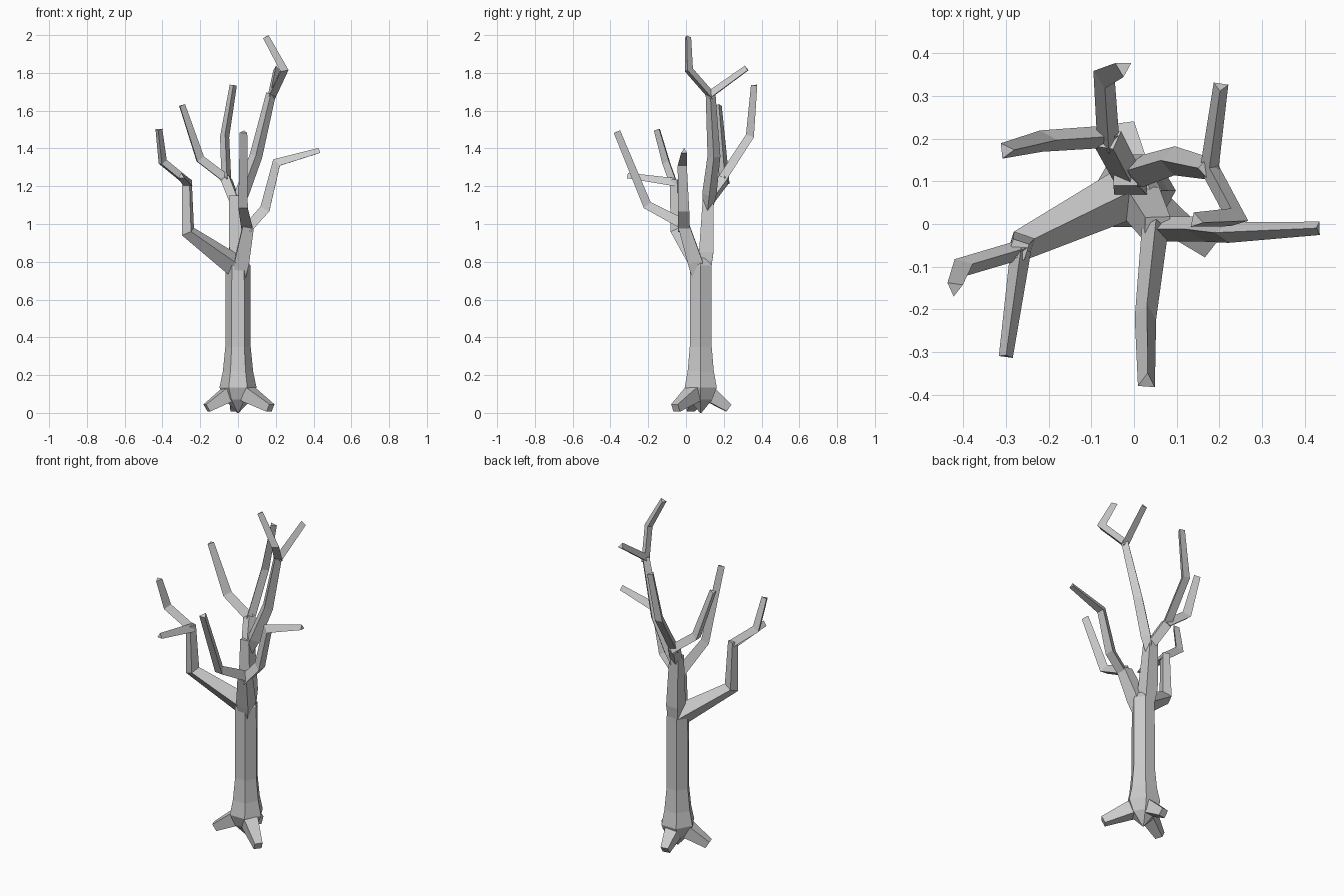
import bpy, bmesh, math
from mathutils import Vector


def limb(name, nodes, sides=3, ref=(0, 0, 1), roll=0.0):
    """Faceted tapering tube through (x, y, z, radius) nodes with mitred joints."""
    pts = [Vector(n[:3]) for n in nodes]
    dirs = [(b - a).normalized() for a, b in zip(pts, pts[1:])]
    u = Vector(ref)
    u = (u - dirs[0] * u.dot(dirs[0])).normalized()
    v = dirs[0].cross(u)
    angles = [math.radians(roll) + 2 * math.pi * i / sides for i in range(sides)]
    offs = [u * math.cos(a) + v * math.sin(a) for a in angles]
    bm = bmesh.new()
    rings = []
    for i, p in enumerate(pts):
        t_in = dirs[max(i - 1, 0)]
        t_out = dirs[min(i, len(dirs) - 1)]
        b = (t_in + t_out).normalized()
        ring = []
        for o in offs:
            q = p + (o - t_in * (o.dot(b) / t_in.dot(b))) * nodes[i][3]
            q.z = max(q.z, 0.0)
            ring.append(bm.verts.new(q))
        rings.append(ring)
        turn = t_in.rotation_difference(t_out)
        offs = [turn @ o for o in offs]
    for r0, r1 in zip(rings, rings[1:]):
        for k in range(sides):
            n = (k + 1) % sides
            bm.faces.new((r0[k], r0[n], r1[n], r1[k]))
    bm.faces.new(rings[0][::-1])
    bm.faces.new(rings[-1])
    bmesh.ops.recalc_face_normals(bm, faces=bm.faces)
    me = bpy.data.meshes.new(name)
    bm.to_mesh(me)
    bm.free()
    ob = bpy.data.objects.new(name, me)
    bpy.context.collection.objects.link(ob)
    return ob


X = (1, 0, 0)

# Six-sided trunk with flared foot and pointed underside
profile = [(0.0, 0.004), (0.07, 0.07), (0.135, 0.098), (0.22, 0.08),
           (0.35, 0.067), (0.78, 0.066), (0.82, 0.04)]
limb("trunk", [(0, 0.078, z, r) for z, r in profile], 6, X)

# Three roots
for name, x, y in (("root_left", -0.165, 0.022), ("root_right", 0.172, -0.055),
                   ("root_back", -0.02, 0.225)):
    limb(name, [(x * 0.3, 0.078 + (y - 0.078) * 0.3, 0.1, 0.056),
                (x, y, 0.026, 0.031)], 4, roll=45)

# Left limb and its two twigs
limb("left_limb", [(-0.01, 0.075, 0.775, 0.062), (-0.265, -0.05, 0.96, 0.036),
                   (-0.27, -0.06, 1.235, 0.028)], 4)
limb("left_twig_upper", [(-0.265, -0.06, 1.215, 0.026), (-0.40, -0.10, 1.325, 0.026),
                         (-0.42, -0.15, 1.50, 0.021)])
limb("left_twig_front", [(-0.265, -0.06, 1.215, 0.028), (-0.30, -0.31, 1.252, 0.019)])

# Front stem, splitting forwards and to the right
limb("front_stem", [(0.012, 0.06, 0.72, 0.04), (0.02, 0.048, 0.80, 0.055),
                    (0.055, -0.012, 0.99, 0.042)], 4, X, 45)
limb("front_branch", [(0.05, -0.005, 0.985, 0.036), (0.028, -0.21, 1.095, 0.029),
                      (0.03, -0.37, 1.487, 0.023)])
limb("right_branch", [(0.055, -0.012, 0.97, 0.034), (0.15, -0.012, 1.075, 0.034),
                      (0.21, -0.02, 1.32, 0.028), (0.432, -0.01, 1.385, 0.018)])

# Back stem
limb("back_stem", [(0.0, 0.098, 0.70, 0.036), (-0.008, 0.107, 0.85, 0.054),
                   (-0.02, 0.118, 1.15, 0.04)], 4, X, 45)

# Tall branch and its two top twigs
limb("tall_branch", [(-0.01, 0.115, 1.08, 0.026), (0.02, 0.124, 1.16, 0.038),
                     (0.095, 0.148, 1.36, 0.034), (0.175, 0.13, 1.69, 0.026)], 4, X)
limb("top_twig_back", [(0.175, 0.12, 1.675, 0.025), (0.203, 0.323, 1.822, 0.02)])
limb("top_twig_front", [(0.172, 0.14, 1.67, 0.025), (0.24, 0.013, 1.815, 0.025),
                        (0.145, 0.008, 1.99, 0.02)])

# Back branch and its two twigs
limb("back_branch", [(-0.017, 0.115, 1.12, 0.034), (-0.062, 0.2, 1.235, 0.036)], 4)
limb("back_twig_right", [(-0.06, 0.19, 1.225, 0.03), (-0.07, 0.345, 1.465, 0.028),
                         (-0.025, 0.366, 1.735, 0.022)])
limb("back_twig_left", [(-0.055, 0.205, 1.225, 0.03), (-0.205, 0.195, 1.34, 0.029),
                        (-0.30, 0.172, 1.628, 0.021)])
